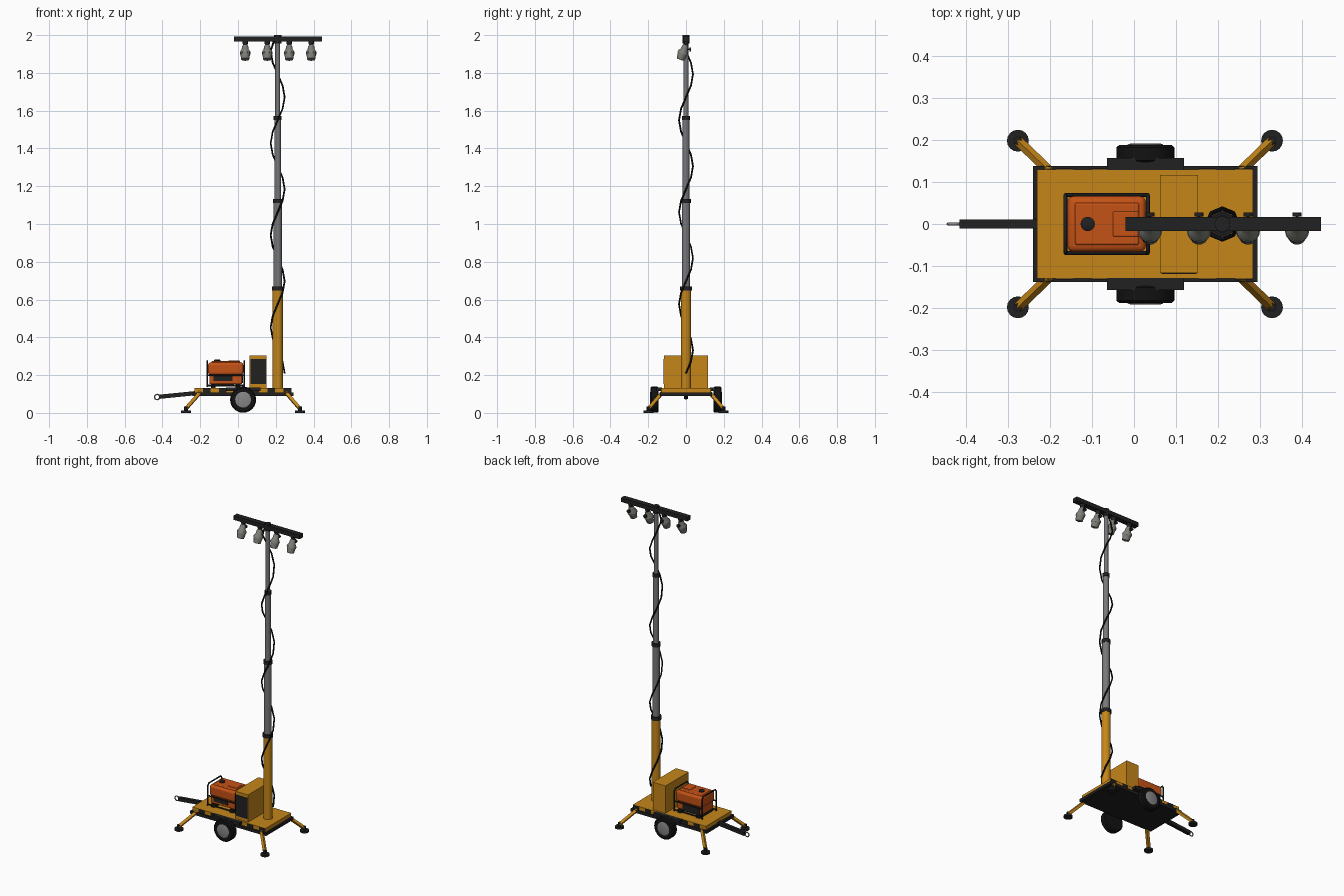
import bpy, math
from mathutils import Vector

if "Cube" in bpy.data.objects:
    bpy.data.objects.remove(bpy.data.objects["Cube"])

def mat(name, c):
    m = bpy.data.materials.new(name)
    m.diffuse_color = (*c, 1)
    m.use_nodes = True
    m.node_tree.nodes["Principled BSDF"].inputs["Base Color"].default_value = m.diffuse_color
    return m

YELLOW = mat("yellow_paint", (0.56, 0.24, 0.01))
DARK = mat("dark_metal", (0.015, 0.015, 0.016))
BLACK = mat("black_rubber", (0.006, 0.006, 0.006))
GREY = mat("mast_steel", (0.19, 0.19, 0.2))
HUB = mat("hub_grey", (0.24, 0.24, 0.24))
LAMP = mat("lamp_grey", (0.2, 0.21, 0.18))
ORANGE = mat("generator_orange", (0.56, 0.085, 0.008))

def mesh_obj(name, verts, faces, m):
    me = bpy.data.meshes.new(name)
    me.from_pydata(verts, [], faces)
    me.materials.append(m)
    o = bpy.data.objects.new(name, me)
    bpy.context.collection.objects.link(o)
    return o

def smooth(o, angle=40):
    bpy.ops.object.select_all(action='DESELECT')
    o.select_set(True)
    bpy.context.view_layer.objects.active = o
    bpy.ops.object.shade_smooth_by_angle(angle=math.radians(angle))

def box(name, lo, hi, m, bevel=0):
    v = [(x, y, z) for x in (lo[0], hi[0]) for y in (lo[1], hi[1]) for z in (lo[2], hi[2])]
    f = [(0, 1, 3, 2), (4, 6, 7, 5), (0, 4, 5, 1), (2, 3, 7, 6), (0, 2, 6, 4), (1, 5, 7, 3)]
    o = mesh_obj(name, v, f, m)
    if bevel:
        b = o.modifiers.new("bevel", 'BEVEL')
        b.width, b.segments = bevel, 3
        smooth(o)
    return o

def lathe(name, profile, m, n=16, origin=(0, 0, 0), axis=(0, 0, 1)):
    """Closed solid of (radius, height) rings turned around an axis."""
    q = Vector(axis).to_track_quat('Z', 'Y')
    v, f = [], []
    for r, h in profile:
        for i in range(n):
            a = 2 * math.pi * i / n
            v.append(q @ Vector((r * math.cos(a), r * math.sin(a), h)) + Vector(origin))
    for k in range(len(profile) - 1):
        for i in range(n):
            j = (i + 1) % n
            f.append((k * n + i, k * n + j, k * n + n + j, k * n + n + i))
    f += [tuple(reversed(range(n))), tuple(range(len(v) - n, len(v)))]
    o = mesh_obj(name, v, f, m)
    smooth(o)
    return o

def rod(name, a, b, r, m, n=8):
    a, b = Vector(a), Vector(b)
    return lathe(name, [(r, 0), (r, (b - a).length)], m, n, a, b - a)

def tube(name, pts, r, m, cyclic=False, res=2):
    c = bpy.data.curves.new(name, 'CURVE')
    c.dimensions, c.bevel_depth, c.bevel_resolution, c.use_fill_caps = '3D', r, res, True
    s = c.splines.new('POLY')
    s.points.add(len(pts) - 1)
    for p, co in zip(s.points, pts):
        p.co = (*co, 1)
    s.use_cyclic_u = cyclic
    c.materials.append(m)
    o = bpy.data.objects.new(name, c)
    bpy.context.collection.objects.link(o)
    return o

# Trailer chassis and deck
box("chassis_frame", (-0.24, -0.138, 0.09), (0.293, 0.138, 0.108), DARK)
box("deck", (-0.23, -0.129, 0.1), (0.283, 0.129, 0.132), YELLOW)
for s in (-1, 1):
    for i in range(6):
        x = -0.185 + i * 0.085
        y = sorted((s * 0.128, s * 0.1315))
        box("warning_stripe", (x, y[0], 0.108), (x + 0.04, y[1], 0.131), DARK)

# Wheels and fenders
for s in (-1, 1):
    o = (0.027, s * 0.145, 0.07)
    lathe("tyre", [(0.062, 0), (0.069, 0.006), (0.069, 0.037), (0.062, 0.043), (0.042, 0.043)],
          BLACK, 24, o, (0, s, 0))
    lathe("wheel_hub", [(0.042, 0.03), (0.042, 0.044), (0.036, 0.046)], HUB, 20, o, (0, s, 0))
    y = sorted((s * 0.128, s * 0.157))
    box("fender", (-0.064, y[0], 0.116), (0.119, y[1], 0.134), DARK)

# Tow bar with coupling ring
bar = box("tow_bar", (-0.415, -0.011, -0.011), (-0.2, 0.011, 0.011), DARK)
for v in bar.data.vertices:
    v.co.z += 0.105 + (v.co.x + 0.22) * 0.1
tube("tow_ring", [(-0.428 + 0.014 * math.cos(a * math.pi / 8), 0, 0.084 + 0.014 * math.sin(a * math.pi / 8))
                  for a in range(16)], 0.0035, HUB, True)

# Four outrigger legs with pads
for sy in (-1, 1):
    for x0, x1 in ((-0.2, -0.276), (0.253, 0.328)):
        a, b = Vector((x0, sy * 0.125, 0.108)), Vector((x1, sy * 0.198, 0.022))
        rod("outrigger_leg", a, b, 0.012, YELLOW, 4)
        rod("outrigger_post", (x1, sy * 0.198, 0.008), (x1, sy * 0.198, 0.034), 0.01, DARK)
        lathe("outrigger_pad", [(0.026, 0), (0.026, 0.012)], DARK, 16, (x1, sy * 0.198, 0))

# Control cabinet with dark door
box("control_cabinet", (0.062, -0.116, 0.13), (0.152, 0.116, 0.305), YELLOW)
box("cabinet_door", (0.065, -0.119, 0.152), (0.149, -0.115, 0.284), DARK)

# Portable generator: tank, panels, engine and tube frame
box("fuel_tank", (-0.158, -0.066, 0.2), (0.028, 0.066, 0.268), ORANGE, 0.014)
box("tank_top", (-0.14, -0.05, 0.262), (0.012, 0.05, 0.274), ORANGE, 0.005)
box("generator_body", (-0.152, -0.058, 0.152), (0.022, 0.058, 0.205), ORANGE, 0.006)
box("tank_ridge", (-0.05, -0.03, 0.27), (0.01, 0.03, 0.277), ORANGE, 0.003)
box("control_panel", (-0.13, -0.061, 0.168), (-0.03, -0.056, 0.196), DARK)
box("engine_block", (-0.14, 0.03, 0.15), (-0.02, 0.064, 0.198), DARK)
box("recoil_panel", (0.02, -0.035, 0.158), (0.027, 0.035, 0.196), DARK)
lathe("fuel_cap", [(0.017, 0), (0.017, 0.008), (0.012, 0.011)], DARK, 16, (-0.11, 0, 0.272))
for x in (-0.163, 0.033):
    tube("generator_hoop", [(x, -0.069, 0.136), (x, -0.069, 0.262), (x, -0.06, 0.275), (x, 0.06, 0.275),
                            (x, 0.069, 0.262), (x, 0.069, 0.136)], 0.0045, DARK)
for y in (-0.069, 0.069):
    for z in (0.145, 0.2):
        rod("generator_rail", (-0.163, y, z), (0.033, y, z), 0.0045, DARK)
for x in (-0.13, 0):
    box("generator_foot", (x - 0.012, -0.066, 0.13), (x + 0.012, 0.066, 0.153), DARK)

# Telescopic mast with collars
MX = 0.21
for r, z0, z1, m in ((0.027, 0.13, 0.655, YELLOW), (0.022, 0.6, 1.12, GREY),
                     (0.0175, 1.1, 1.56, GREY), (0.013, 1.54, 1.98, GREY)):
    lathe("mast_section", [(r, z0), (r, z1)], m, 16, (MX, 0, 0))
for r, z in ((0.031, 0.658), (0.026, 1.122), (0.021, 1.562)):
    lathe("mast_collar", [(r, z - 0.011), (r, z + 0.011)], DARK, 16, (MX, 0, 0))
lathe("mast_cap", [(0.019, 1.955), (0.019, 2.0)], DARK, 16, (MX, 0, 0))

# Coiled power cable around the mast
pts = []
for i in range(29):
    a = i * math.pi / 4
    pts.append((MX + 0.037 * math.cos(a), 0.037 * math.sin(a), 0.21 + 1.705 * i / 28))
pts.append((MX - 0.02, 0, 1.97))
tube("power_cable", pts, 0.0048, BLACK, res=1)

# Light bar with four tilted lamps
box("light_bar", (-0.02, -0.017, 1.967), (0.444, 0.017, 1.993), DARK)
for i in range(4):
    x = 0.038 + i * 0.1165
    lathe("lamp_mount", [(0.008, 1.938), (0.015, 1.958), (0.015, 1.968)], DARK, 12, (x, 0, 0))
    tilt = (0, -math.sin(0.36), -math.cos(0.36))
    o = (x, 0, 1.95)
    lathe("lamp_housing", [(0.01, 0), (0.017, 0.012), (0.019, 0.03), (0.027, 0.04), (0.027, 0.055)],
          LAMP, 16, o, tilt)
    lathe("lamp_lens", [(0.0255, 0.055), (0.021, 0.084), (0.014, 0.086)], LAMP, 16, o, tilt)
    lathe("lamp_rim", [(0.0285, 0.044), (0.0285, 0.05)], HUB, 16, o, tilt)
    rod("lamp_knob_stem", (x, -0.005, 1.925), (x, 0.022, 1.925), 0.004, DARK)
    rod("lamp_knob", (x, 0.018, 1.925), (x, 0.027, 1.925), 0.011, DARK, 10)
